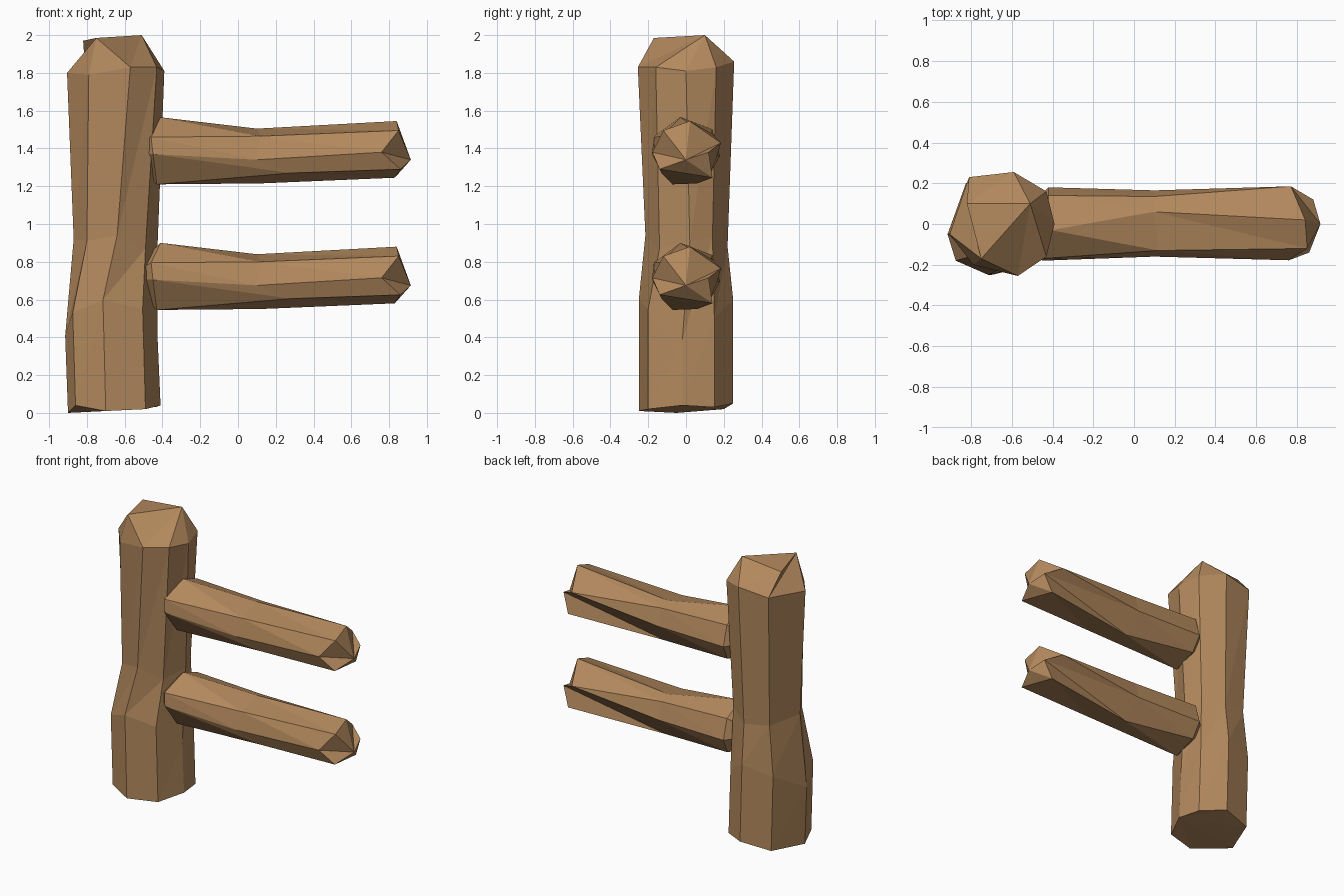
import bpy, bmesh

wood = bpy.data.materials.new("wood")
wood.diffuse_color = (0.45, 0.25, 0.11, 1)


def loft(name, rings, offset=(0, 0, 0)):
    """Skin equal-length rings with flat triangles and close both ends."""
    bm = bmesh.new()
    vs = [[bm.verts.new(p) for p in ring] for ring in rings]
    n = len(rings[0])
    for a, b in zip(vs, vs[1:]):
        for i in range(n):
            j = (i + 1) % n
            bm.faces.new((a[i], a[j], b[j]))
            bm.faces.new((a[i], b[j], b[i]))
    bm.faces.new(vs[0][::-1])
    bm.faces.new(vs[-1])
    # repeated points collapse into facets of the pointed ends
    bmesh.ops.remove_doubles(bm, verts=bm.verts, dist=0.0005)
    bmesh.ops.triangulate(bm, faces=bm.faces)
    bmesh.ops.recalc_face_normals(bm, faces=bm.faces)
    me = bpy.data.meshes.new(name)
    bm.to_mesh(me)
    bm.free()
    me.materials.append(wood)
    ob = bpy.data.objects.new(name, me)
    ob.location = offset
    bpy.context.collection.objects.link(ob)
    return ob


# Upright post: uneven eight-sided log, pinched at the middle
foot = [(-.90, -.05, 0), (-.86, -.18, .04), (-.70, -.25, .01), (-.49, -.20, .02),
        (-.41, -.02, .04), (-.44, .15, .03), (-.60, .25, .05), (-.81, .20, .02)]
knee = [(x - .015, y, .36 + .95 * abs(y)) for x, y, z in foot]
waist = [(-.87, -.04, .92), (-.80, -.16, .91), (-.64, -.215, .94), (-.49, -.14, .87),
         (-.425, .02, .91), (-.47, .14, .93), (-.61, .22, .88), (-.79, .19, .90)]
shoulder = [(-.905, -.05, 1.80), (-.79, -.20, 1.79), (-.57, -.255, 1.83), (-.43, -.16, 1.83),
            (-.39, 0, 1.81), (-.43, .16, 1.83), (-.59, .255, 1.86), (-.81, .23, 1.83)]
peaks = [(-.75, -.17, 1.985), (-.51, .10, 2.0), (-.82, .10, 1.97)]
crown = [peaks[k] for k in (0, 0, 0, 1, 1, 1, 1, 2)]
loft("post", [foot, knee, waist, shoulder, crown])

# Two matching rails: seven-sided logs, root buried in the post, faceted tip
root = [(-.60, 0, 1.38)] * 7
start = [(-.41, -.03, 1.565), (-.46, -.17, 1.46), (-.45, -.18, 1.37), (-.43, -.07, 1.21),
         (-.41, .12, 1.25), (-.42, .18, 1.36), (-.42, .14, 1.50)]
middle = [(.10, .06, 1.505), (.12, -.13, 1.465), (.10, -.16, 1.34), (.28, -.13, 1.27),
          (.12, .06, 1.215), (.10, .165, 1.36), (.10, .135, 1.48)]
end = [(.84, .02, 1.545), (.85, -.12, 1.495), (.76, -.178, 1.38), (.86, -.14, 1.29),
       (.83, .14, 1.245), (.88, .12, 1.38), (.77, .185, 1.43)]
tip = [(.915, 0, 1.34)] * 7
for name, drop in (("upper_rail", 0), ("lower_rail", -.665)):
    loft(name, [root, start, middle, end, tip], (0, 0, drop))
